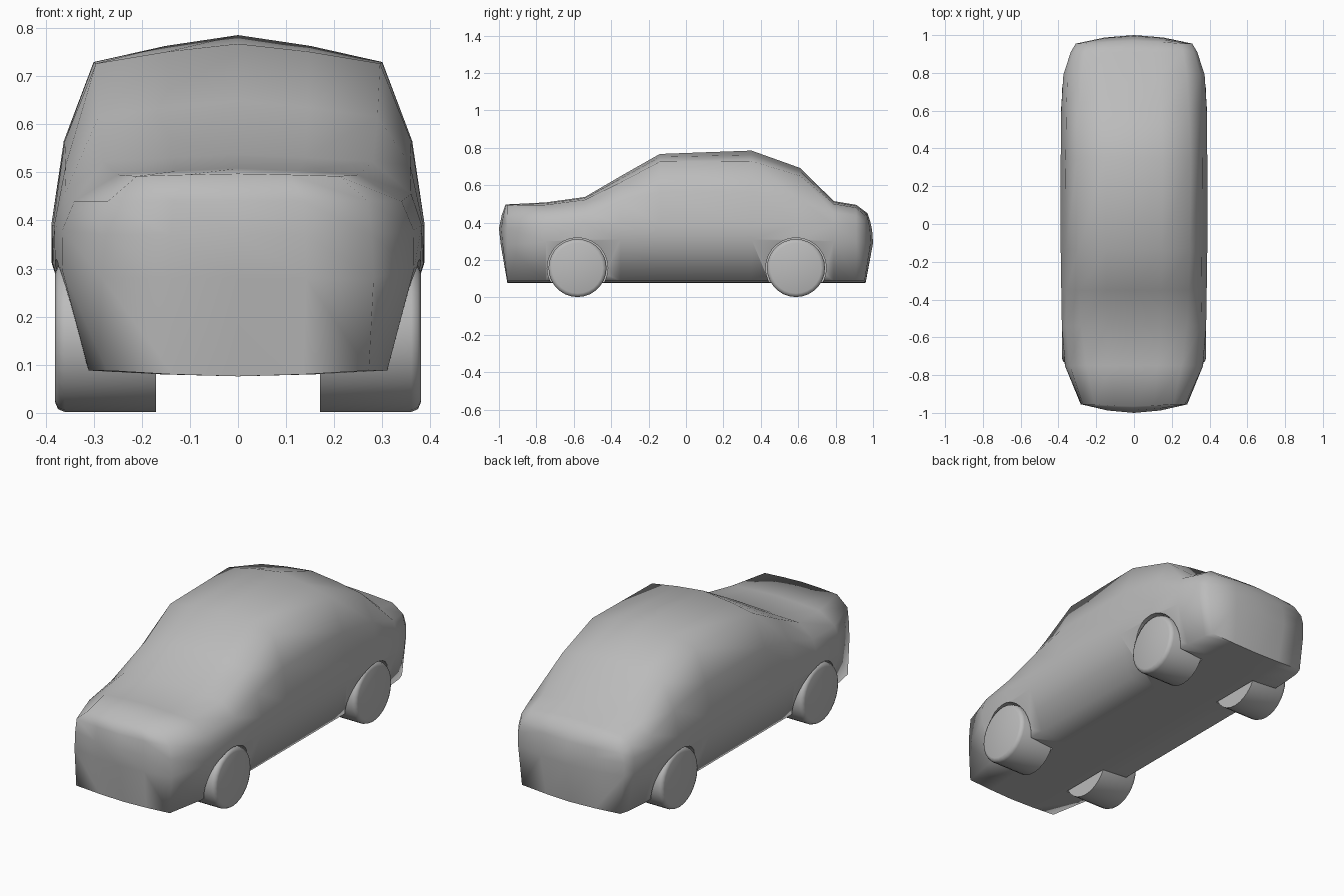
import bpy, bmesh, math
from mathutils import Matrix

cube = bpy.data.objects.get("Cube")
if cube:
    bpy.data.objects.remove(cube, do_unlink=True)

grey = bpy.data.materials.new("plain grey")
grey.use_nodes = True
grey.diffuse_color = (0.5, 0.5, 0.5, 1)
grey.node_tree.nodes["Principled BSDF"].inputs["Base Color"].default_value = (0.5, 0.5, 0.5, 1)

WHEEL_R, WHEEL_Z, ARCH_R = 0.155, 0.157, 0.162
AXLES = {"front": -0.58, "rear": 0.588}


def make_object(name, bm):
    bmesh.ops.recalc_face_normals(bm, faces=bm.faces)
    mesh = bpy.data.meshes.new(name)
    bm.to_mesh(mesh)
    bm.free()
    mesh.materials.append(grey)
    obj = bpy.data.objects.new(name, mesh)
    bpy.context.collection.objects.link(obj)
    return obj


def shade(obj, degrees):
    bpy.ops.object.select_all(action='DESELECT')
    obj.select_set(True)
    bpy.context.view_layer.objects.active = obj
    bpy.ops.object.shade_smooth_by_angle(angle=math.radians(degrees))


def cylinder(name, x0, x1, y, radius, side, bevel=0.0):
    """Cylinder lying along x, from x0 (inner) to x1 (outer) on one side."""
    bm = bmesh.new()
    place = Matrix.Translation((side * (x0 + x1) / 2, y, WHEEL_Z)) @ Matrix.Rotation(math.pi / 2, 4, 'Y')
    bmesh.ops.create_cone(bm, cap_ends=True, segments=28, radius1=radius, radius2=radius,
                          depth=x1 - x0, matrix=place)
    if bevel:
        rim = [e for e in bm.edges if all(abs(abs(v.co.x) - x1) < 1e-4 for v in e.verts)]
        bmesh.ops.bevel(bm, geom=rim, offset=bevel, segments=2, profile=0.5, affect='EDGES')
    return make_object(name, bm)


# Body sections: y, roof centre z, roof edge x z, shoulder x z, waist x z, widest x z, sill x
SECTIONS = [
    (-0.955, 0.497, 0.21, 0.492, 0.270, 0.440, 0.278, 0.37, 0.282, 0.28, 0.272),
    (-0.75, 0.508, 0.25, 0.495, 0.340, 0.440, 0.365, 0.38, 0.366, 0.30, 0.310),
    (-0.54, 0.537, 0.28, 0.522, 0.360, 0.455, 0.382, 0.39, 0.380, 0.31, 0.312),
    (-0.35, 0.648, 0.29, 0.615, 0.358, 0.515, 0.385, 0.39, 0.385, 0.31, 0.312),
    (-0.14, 0.767, 0.295, 0.726, 0.360, 0.565, 0.388, 0.39, 0.386, 0.31, 0.312),
    (0.35, 0.785, 0.30, 0.729, 0.362, 0.565, 0.388, 0.39, 0.387, 0.31, 0.312),
    (0.61, 0.692, 0.29, 0.650, 0.358, 0.520, 0.385, 0.39, 0.386, 0.31, 0.312),
    (0.79, 0.515, 0.28, 0.500, 0.352, 0.455, 0.374, 0.39, 0.374, 0.30, 0.310),
    (0.91, 0.495, 0.26, 0.480, 0.318, 0.440, 0.335, 0.38, 0.335, 0.30, 0.300),
    (0.955, 0.450, 0.25, 0.440, 0.295, 0.405, 0.308, 0.36, 0.308, 0.29, 0.285),
]
# How far each row of the nose and tail bulges outward at the centre line
NOSE = {2: 0.01, 3: 0.03, 4: 0.045, 5: 0.035, 6: 0.0}
TAIL = {2: 0.015, 3: 0.03, 4: 0.04, 5: 0.045, 6: 0.005}

bm = bmesh.new()
rings = []
for y, top, ex, ez, *sides, sill in SECTIONS:
    half = [(0, top), (ex / 2, top - 0.4 * (top - ez)), (ex, ez)]
    half += list(zip(sides[0::2], sides[1::2]))
    half += [(sill, 0.088), (sill / 2, 0.08), (0, 0.076)]
    full = half + [(-x, z) for x, z in reversed(half[1:-1])]
    rings.append([bm.verts.new((x, y, z)) for x, z in full])
for a, b in zip(rings, rings[1:]):
    for i in range(16):
        j = (i + 1) % 16
        bm.faces.new((a[i], a[j], b[j], b[i]))

# Curved nose and tail, filled as a small grid of rows
for ring, bulge, sign in ((rings[0], NOSE, -1), (rings[-1], TAIL, 1)):
    rows = [[ring[i] for i in (14, 15, 0, 1, 2)]]
    for k in (3, 4, 5):
        x, y, z = ring[k].co
        inner = [bm.verts.new((x * t, y, z)) for t in (-0.5, 0, 0.5)]
        rows.append([ring[16 - k], *inner, ring[k]])
    rows.append([ring[i] for i in (10, 9, 8, 7, 6)])
    for k, row in enumerate(rows, start=2):
        for v, f in zip(row, (0, 0.72, 1, 0.72, 0)):
            v.co.y += sign * bulge[k] * f
    for r, s in zip(rows, rows[1:]):
        for c in range(4):
            bm.faces.new((r[c], r[c + 1], s[c + 1], s[c]))
body = make_object("car_body", bm)

# Wheel arches cut from the body
for y in AXLES.values():
    for side in (-1, 1):
        cutter = cylinder("arch_cutter", 0.165, 0.6, y, ARCH_R, side)
        cutter.hide_render = True
        mod = body.modifiers.new("arch", 'BOOLEAN')
        mod.operation, mod.solver, mod.object = 'DIFFERENCE', 'EXACT', cutter
        bpy.context.view_layer.objects.active = body
        bpy.ops.object.modifier_apply(modifier=mod.name)
        bpy.data.objects.remove(cutter, do_unlink=True)
shade(body, 80)

# Keep the arch rims crisp
verts = body.data.vertices
for e in body.data.edges:
    for y in AXLES.values():
        if all(abs(math.hypot(verts[i].co.y - y, verts[i].co.z - WHEEL_Z) - ARCH_R) < 0.004
               for i in e.vertices):
            e.use_edge_sharp = True

# Wheels
for end, y in AXLES.items():
    for side, label in ((1, "left"), (-1, "right")):
        wheel = cylinder(f"{end}_{label}_wheel", 0.17, 0.38, y, WHEEL_R, side, bevel=0.02)
        shade(wheel, 50)
